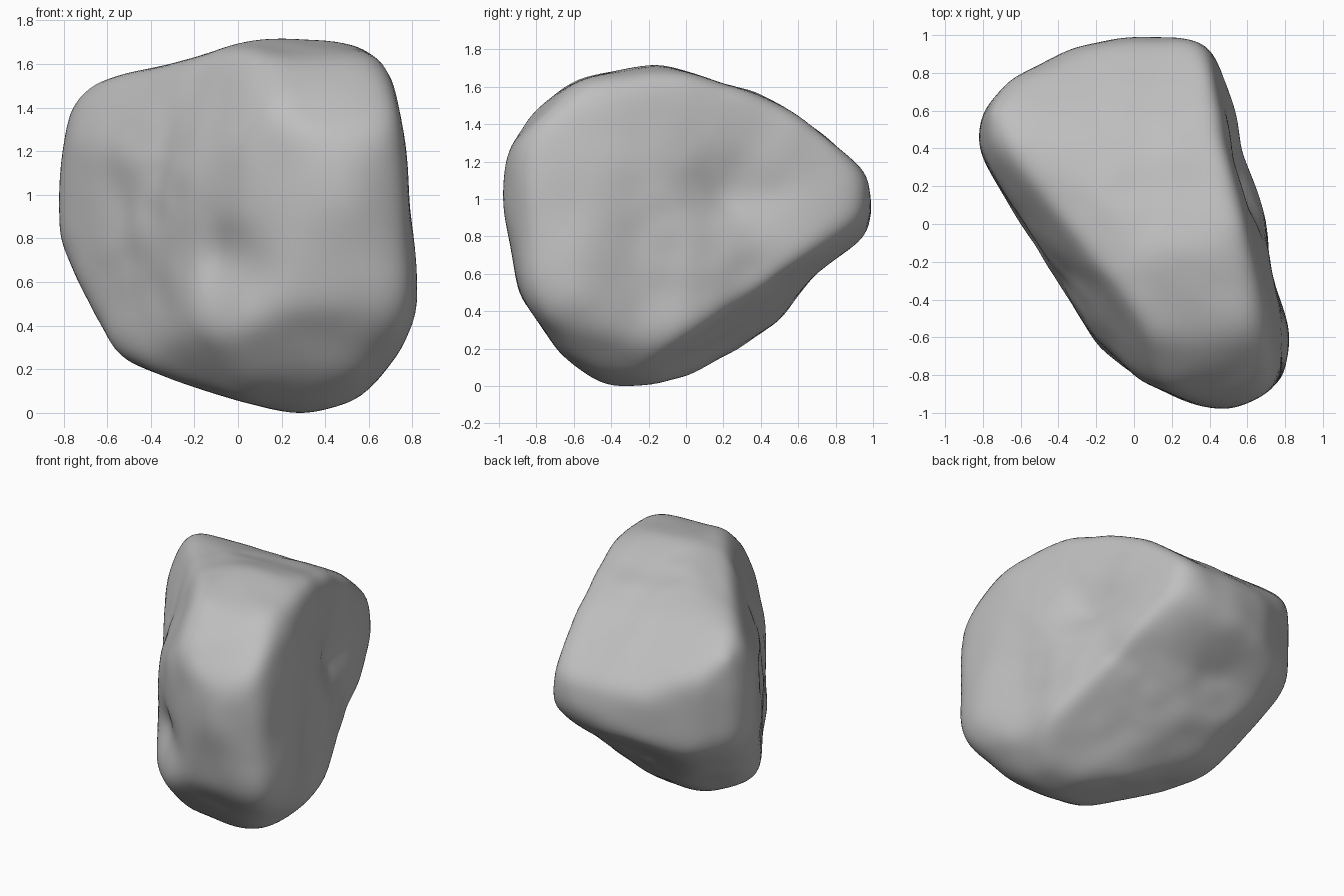
import bpy, bmesh, math
from mathutils import Vector, noise

cube = bpy.data.objects.get("Cube")
if cube:
    bpy.data.objects.remove(cube, do_unlink=True)

CENTRE = Vector((0.05, 0.0, 0.9))
SHARPNESS = 40
GAIN = 1.014  # makes up for the softened edges

# Outlines of the boulder along each axis: (first axis, second axis, points)
FRONT = (0, 2, [(-.84, 1.05), (-.83, .82), (-.75, 1.42), (-.64, 1.54), (-.2, 1.63), (.1, 1.73),
                (.4, 1.73), (.63, 1.66), (.72, 1.5), (.77, 1.2), (.8, 1), (.83, .5),
                (.73, .27), (.55, .07), (.3, 0), (0, .07), (-.5, .25), (-.57, .33), (-.74, .65)])
SIDE = (1, 2, [(-1, 1.05), (-.95, 1.32), (-.8, 1.52), (-.6, 1.64), (-.15, 1.73), (.2, 1.62),
               (.5, 1.55), (.97, 1.13), (1, .95), (.94, .8), (.66, .6), (.5, .37),
               (.2, .18), (0, .06), (-.2, 0), (-.4, 0), (-.65, .18), (-.88, .5)])
TOP = (0, 1, [(0, 1), (.25, 1), (.43, .92), (.54, .7), (.56, .4), (.7, 0), (.71, -.25),
              (.83, -.58), (.78, -.82), (.5, -1), (.3, -.95), (0, -.8), (-.2, -.6),
              (-.65, .1), (-.83, .4), (-.8, .58), (-.65, .75), (-.3, .93)])

# Broken faces: (normal, a point on the face)
FACES = [((-.74, -.52, .42), (-.3, -.15, 1.53)),
         ((-.6, -.5, -.5), (-.3, -.35, .27)),
         ((0, .48, .86), (0, .45, 1.53)),
         ((.33, .58, -.74), (.55, .35, .5)),
         ((-.5, .5, -.7), (-.45, .45, .41)),
         ((.95, .26, .12), (.64, .1, 1.0)),
         ((.1, -.7, .7), (.4, -.83, 1.42)),
         ((.6, -.4, -.7), (.65, -.6, .22))]

# Hollows and bulges: (place, radius, depth)
DENTS = [((0, -.72, .7), .17, .1), ((-.35, -.3, 1.2), .2, .03),
         ((.62, .25, 1.06), .2, .08), ((.6, .52, 1.05), .12, .03),
         ((.78, -.62, .97), .12, .03), ((-.5, 0, 1.0), .14, .03),
         ((-.15, -.6, .45), .2, -.03), ((.68, -.2, 1.15), .2, -.02)]


def polar(outline):
    """Turn an outline into sorted (angle, radius) pairs about the centre."""
    a, b, points = outline
    pairs = []
    for p, q in points:
        u, v = p - CENTRE[a], q - CENTRE[b]
        pairs.append((math.atan2(v, u), math.hypot(u, v)))
    pairs.sort()
    first, last = pairs[0], pairs[-1]
    return a, b, [(last[0] - math.tau, last[1])] + pairs + [(first[0] + math.tau, first[1])]


def outline_pull(d, a, b, pairs):
    """Inverse distance to the outline prism along direction d."""
    angle = math.atan2(d[b], d[a])
    for (t, r), (t_next, r_next) in zip(pairs, pairs[1:]):
        if t <= angle <= t_next:
            mix = math.sin(t_next - angle) / r + math.sin(angle - t) / r_next
            return math.hypot(d[a], d[b]) * mix / math.sin(t_next - t)
    return 0.0


outlines = [polar(o) for o in (FRONT, SIDE, TOP)]
planes = []
for normal, point in FACES:
    n = Vector(normal).normalized()
    planes.append(n / n.dot(Vector(point) - CENTRE))


def surface_point(d):
    """Soft intersection of all outlines and broken faces."""
    pulls = [outline_pull(d, *o) for o in outlines]
    pulls += [max(0.0, d.dot(n)) for n in planes]
    strongest = max(pulls)
    total = sum((p / strongest) ** SHARPNESS for p in pulls)
    return CENTRE + d * GAIN / (strongest * total ** (1 / SHARPNESS))


# Boulder body
bm = bmesh.new()
bmesh.ops.create_icosphere(bm, subdivisions=6, radius=1)
for v in bm.verts:
    d = v.co.normalized()
    p = surface_point(d)
    push = sum(depth * math.exp(-((p - Vector(c)).length / r) ** 2) for c, r, depth in DENTS)
    rough = noise.noise(p * 3) * 0.012 + noise.noise(p * 7) * 0.01
    v.co = p + d * (rough - push)

# Weathered edges
for _ in range(8):
    bmesh.ops.smooth_vert(bm, verts=bm.verts, factor=0.5,
                          use_axis_x=True, use_axis_y=True, use_axis_z=True)

# Rest the stone on the ground
lowest = min(v.co.z for v in bm.verts)
bmesh.ops.translate(bm, verts=bm.verts, vec=(0, 0, -lowest))

mesh = bpy.data.meshes.new("boulder")
bm.to_mesh(mesh)
bm.free()
boulder = bpy.data.objects.new("boulder", mesh)
bpy.context.collection.objects.link(boulder)
for face in mesh.polygons:
    face.use_smooth = True

# Stone colour
stone = bpy.data.materials.new("grey stone")
stone.use_nodes = True
colour = (0.52, 0.52, 0.52, 1)
stone.diffuse_color = colour
stone.node_tree.nodes["Principled BSDF"].inputs["Base Color"].default_value = colour
mesh.materials.append(stone)
